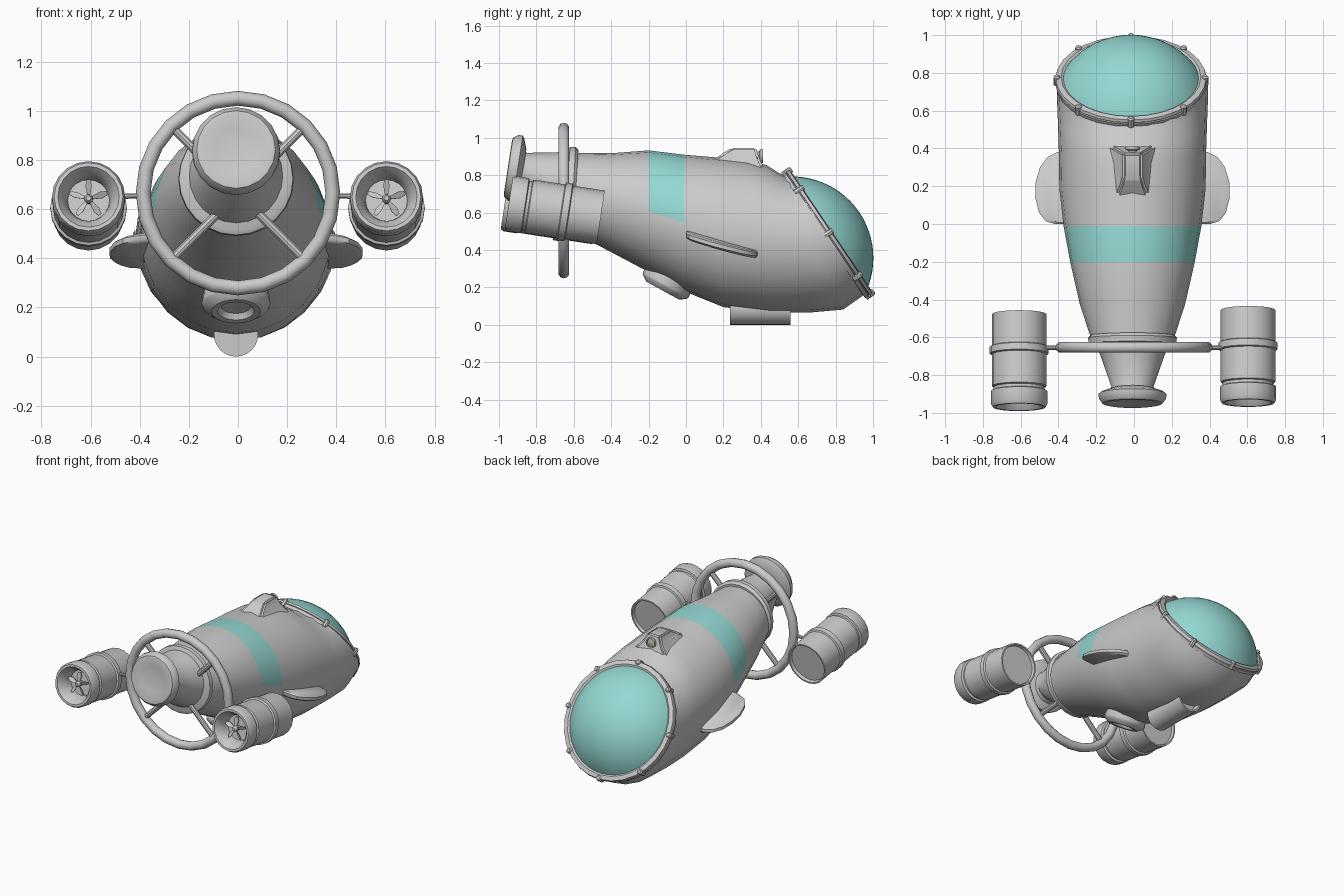
import bpy, bmesh, math
from mathutils import Vector

if "Cube" in bpy.data.objects:
    bpy.data.objects.remove(bpy.data.objects["Cube"])

X0 = -0.008                                   # slight sideways offset of the hull
TILT = math.radians(8.7)                      # tail and thrusters point slightly up
BACK = Vector((0, -math.cos(TILT), math.sin(TILT)))


def material(name, col):
    m = bpy.data.materials.new(name)
    m.diffuse_color = (*col, 1)
    return m


TEAL = material("teal", (0.30, 0.69, 0.65))
LENS = material("lens", (0.55, 0.58, 0.38))
GREY = material("grey", (0.25, 0.25, 0.25))


def finish(name, bm, mat=None, angle=35):
    bmesh.ops.recalc_face_normals(bm, faces=bm.faces)
    me = bpy.data.meshes.new(name)
    bm.to_mesh(me)
    bm.free()
    ob = bpy.data.objects.new(name, me)
    bpy.context.collection.objects.link(ob)
    if mat:
        me.materials.append(mat)
    smooth(ob, angle)
    return ob


def smooth(ob, angle=35):
    bpy.ops.object.select_all(action='DESELECT')
    ob.select_set(True)
    bpy.context.view_layer.objects.active = ob
    bpy.ops.object.shade_smooth_by_angle(angle=math.radians(angle))


def skin(bm, rings):
    """Bridge successive rings of vertices and cap both ends."""
    n = len(rings[0])
    for a, b in zip(rings, rings[1:]):
        for j in range(n):
            k = (j + 1) % n
            bm.faces.new((a[j], a[k], b[k], b[j]))
    bm.faces.new(rings[0])
    bm.faces.new(rings[-1])


def loft(name, sections, n=24, **kw):
    """Sections: top (y, z), bottom (y, z), half width."""
    bm = bmesh.new()
    rings = []
    for (ty, tz), (by, bz), w in sections:
        c = Vector((X0, (ty + by) / 2, (tz + bz) / 2))
        v = Vector((0, (ty - by) / 2, (tz - bz) / 2))
        rings.append([bm.verts.new(c + v * math.sin(t) + Vector((w * math.cos(t), 0, 0)))
                      for t in (2 * math.pi * j / n for j in range(n))])
    skin(bm, rings)
    return finish(name, bm, **kw)


def lathe(name, origin, axis, profile, n=20, **kw):
    """Revolve (radius, height) points about an axis through origin."""
    bm = bmesh.new()
    q = Vector(axis).to_track_quat('Z', 'Y')
    rings = [[bm.verts.new(Vector(origin) + q @ Vector((r * math.cos(t), r * math.sin(t), h)))
              for t in (2 * math.pi * j / n for j in range(n))] for r, h in profile]
    skin(bm, rings)
    return finish(name, bm, **kw)


def rod(name, p, q, r, n=10):
    d = Vector(q) - Vector(p)
    return lathe(name, p, d, [(r, 0), (r, d.length)], n)


# Hull with coloured band over its upper half
hull = loft("hull", [
    ((-0.59, 0.92), (-0.62, 0.50), 0.22), ((-0.40, 0.918), (-0.44, 0.41), 0.28),
    ((-0.20, 0.933), (-0.20, 0.283), 0.33), ((-0.01, 0.91), (-0.01, 0.18), 0.365),
    ((0.17, 0.895), (0.20, 0.095), 0.387), ((0.32, 0.88), (0.45, 0.065), 0.39),
    ((0.43, 0.855), (0.65, 0.065), 0.395), ((0.50, 0.81), (0.84, 0.082), 0.40),
    ((0.545, 0.80), (0.965, 0.17), 0.398)], mat=GREY, angle=40)
hull.data.materials.append(TEAL)
for f in hull.data.polygons:
    c = f.center
    ring_mid = 0.545 - (c.y + 0.01) * 0.33
    if -0.19 < c.y < -0.02 and c.z > ring_mid:
        f.material_index = 1
hull.data.materials[0] = GREY
GREY.diffuse_color = (0.8, 0.8, 0.8, 1)       # same as the unpainted default

# Tail: collar, cone and end flange
loft("tail_collar", [((-0.575, 0.935), (-0.605, 0.50), 0.222), ((-0.59, 0.952), (-0.615, 0.49), 0.235),
                     ((-0.62, 0.952), (-0.645, 0.495), 0.232), ((-0.63, 0.935), (-0.655, 0.515), 0.21)])
loft("tail_cone", [((-0.60, 0.93), (-0.63, 0.53), 0.20), ((-0.70, 0.922), (-0.73, 0.59), 0.163),
                   ((-0.85, 0.92), (-0.87, 0.71), 0.112), ((-0.89, 0.935), (-0.91, 0.70), 0.12)])
lathe("tail_flange", (X0, -0.88, 0.832), BACK,
      [(0.11, -0.01), (0.165, 0.01), (0.18, 0.02), (0.178, 0.045), (0.16, 0.07),
       (0.145, 0.073), (0.09, 0.06), (0.03, 0.058)])

# Guard ring with four struts
bpy.ops.mesh.primitive_torus_add(location=(0, -0.653, 0.665), rotation=(math.pi / 2, 0, 0),
                                 major_radius=0.386, minor_radius=0.03,
                                 major_segments=24, minor_segments=10)
bpy.context.object.name = "guard_ring"
smooth(bpy.context.object, 50)
for i in range(4):
    a = math.pi / 4 + i * math.pi / 2
    d = Vector((math.cos(a), 0, math.sin(a)))
    c = Vector((0, -0.653, 0.665))
    rod(f"guard_strut_{i}", c + d * 0.1, c + d * 0.385, 0.018)

# Side thrusters with propellers
for s, side in ((-1, "left"), (1, "right")):
    o = Vector((s * 0.606 - 0.002, -0.467 + s * 0.011, 0.575))
    lathe(f"thruster_{side}", o, BACK,
          [(0.13, 0.02), (0.135, 0), (0.145, 0), (0.145, 0.17), (0.156, 0.175), (0.156, 0.21),
           (0.145, 0.215), (0.145, 0.385), (0.135, 0.39), (0.135, 0.405), (0.149, 0.41),
           (0.149, 0.48), (0.14, 0.497), (0.125, 0.497), (0.105, 0.47), (0.09, 0.43),
           (0.085, 0.40)])
    lathe(f"propeller_hub_{side}", o, BACK,
          [(0.014, 0.39), (0.018, 0.43), (0.018, 0.45), (0.01, 0.462)], 10)
    bm = bmesh.new()
    q = BACK.to_track_quat('Z', 'Y')
    for i in range(5):
        a = math.pi / 2 + 2 * math.pi * i / 5
        u, v = Vector((math.cos(a), math.sin(a), 0)), Vector((-math.sin(a), math.cos(a), 0))
        layers = []
        for dz in (-0.003, 0.003):
            layers.append([bm.verts.new(o + q @ (u * r + v * w + Vector((0, 0, 0.438 + dz + w * 0.6))))
                           for r, w in ((0.012, -0.005), (0.055, -0.013), (0.08, -0.007),
                                        (0.08, 0.007), (0.055, 0.013), (0.012, 0.005))])
        skin(bm, layers)
    finish(f"propeller_blades_{side}", bm)
    rod(f"thruster_arm_{side}", (s * 0.39, -0.655, 0.655), (s * 0.51, -0.655, 0.65), 0.011)

    # Side fins, sloping down towards the nose
    bm = bmesh.new()
    layers = []
    for dz, k in ((-0.02, 0.02), (-0.01, 0), (0.01, 0), (0.02, 0.02)):
        layers.append([bm.verts.new((X0 + s * (x - k), 0.19 + (y - 0.19) * (1 - k * 2),
                                     0.428 - 0.27 * (y - 0.19) - 0.1 * (x - 0.42) + dz))
                       for x, y in ((0.33, 0.385), (0.40, 0.38), (0.45, 0.355), (0.49, 0.30),
                                    (0.513, 0.22), (0.515, 0.14), (0.495, 0.06),
                                    (0.46, 0.015), (0.41, 0.0), (0.31, 0.0))])
    skin(bm, layers)
    finish(f"side_fin_{side}", bm)

# Canopy: glass cap, rim and bolts on the slanted nose plane
N = Vector((0, 0.828, 0.56))
C = Vector((X0 - 0.008, 0.757, 0.487))
A, H = 0.37, 0.205
R = (A * A + H * H) / (2 * H)
half = math.asin(A / R)
lathe("canopy_glass", C, N,
      [(R * math.sin(t), R * math.cos(t) - R + H)
       for t in (half * (1 - i / 12.1) for i in range(13))], 40, mat=TEAL, angle=40)
lathe("canopy_rim", C, N,
      [(0.36, -0.03), (0.398, -0.025), (0.402, -0.004), (0.395, -0.002), (0.395, 0.002),
       (0.402, 0.004), (0.398, 0.02), (0.37, 0.025), (0.355, 0.015)], 28)
quat = N.to_track_quat('Z', 'Y')
for i in range(8):
    a = i * math.pi / 4
    p = C + quat @ Vector((0.393 * math.cos(a), 0.393 * math.sin(a), -0.022))
    lathe(f"rim_bolt_{i}", p, N, [(0.018, 0), (0.018, 0.048), (0.011, 0.056)], 8)

# Top hump, flared into the hull, with headlamp
bm = bmesh.new()
rings = [[bm.verts.new((X0 + x, y, z)) for x, y in
          ((-w, b), (w, b), (w, f), (-w, f))]
         for z, w, b, f in ((0.83, 0.13, 0.06, 0.42), (0.895, 0.075, 0.165, 0.39),
                            (0.93, 0.058, 0.215, 0.38), (0.946, 0.05, 0.245, 0.375))]
skin(bm, rings)
bmesh.ops.bevel(bm, geom=bm.edges[:], offset=0.012, segments=2, affect='EDGES')
finish("top_hump", bm, angle=50)
lathe("headlamp", (X0, 0.365, 0.902), (0, 1, 0),
      [(0.025, 0), (0.025, 0.025), (0.036, 0.03), (0.036, 0.046), (0.028, 0.046), (0.026, 0.038)], 12)
lathe("headlamp_lens", (X0, 0.40, 0.902), (0, 1, 0), [(0.027, 0), (0.026, 0.006), (0.012, 0.01)], 12, mat=LENS)

# Belly hatch and keel
lathe("belly_hatch", (X0, -0.10, 0.229), (0, -0.48, -0.87),
      [(0.13, -0.06), (0.14, 0.015), (0.135, 0.028), (0.10, 0.052), (0.075, 0.05),
       (0.06, 0.028), (0.02, 0.028)], 20)
lathe("keel", (X0, 0.235, 0.09), (0, 1, 0),
      [(0.09, 0), (0.09, 0.325), (0.078, 0.325), (0.07, 0.29)], 24)

for m in bpy.data.materials:
    if m.users and not m.is_grease_pencil:
        m.use_nodes = True
        m.node_tree.nodes["Principled BSDF"].inputs["Base Color"].default_value = m.diffuse_color
